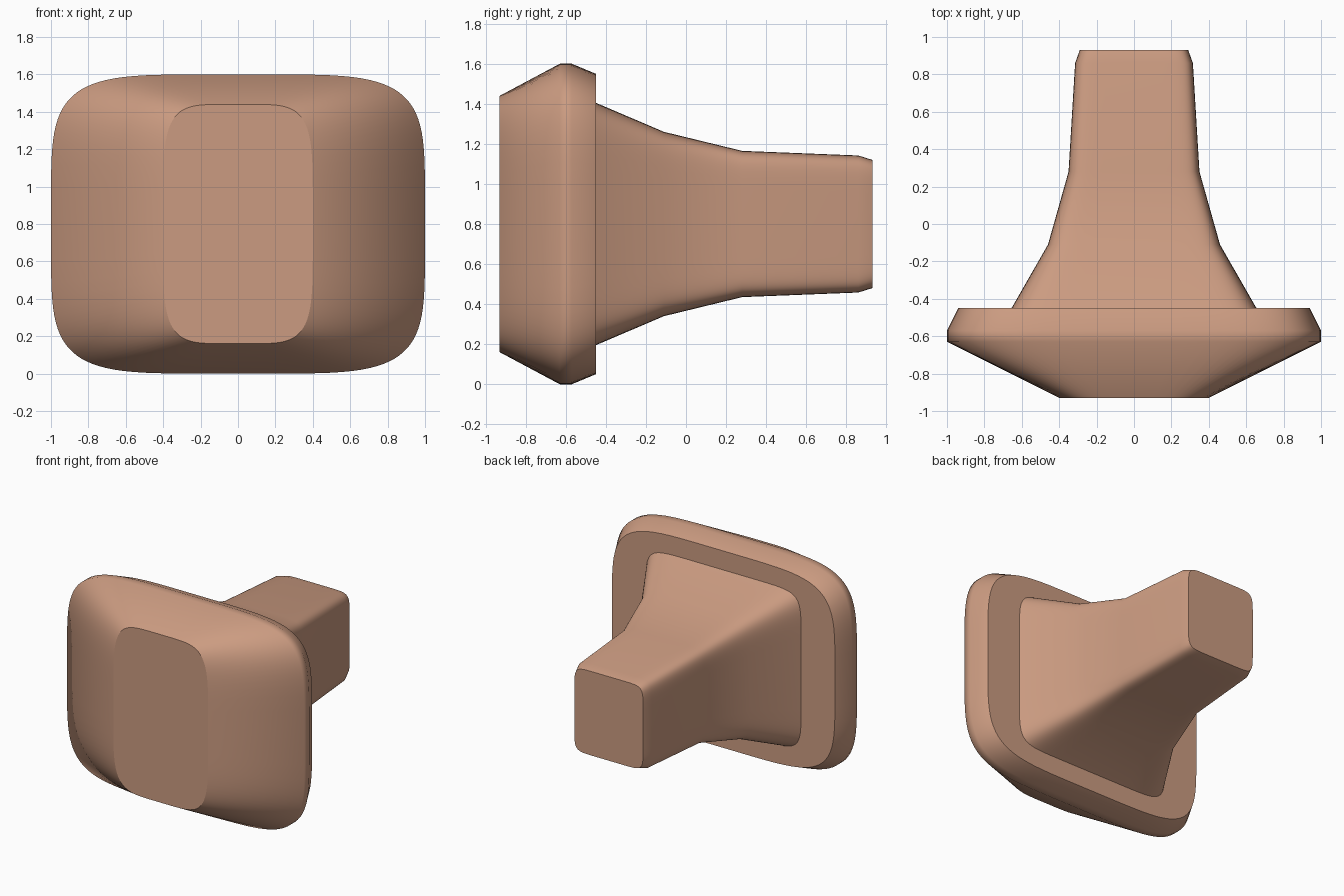
import bpy, bmesh
from math import sin, cos, pi, copysign

if "Cube" in bpy.data.objects:
    bpy.data.objects.remove(bpy.data.objects["Cube"])

SEGMENTS = 96
CENTRE_Z = 0.8

# Sections front to back: y, half width, half height, corner squareness
SECTIONS = [
    (-0.93, 0.40, 0.64, 5), (-0.63, 1.00, 0.80, 5),      # face and slope
    (-0.57, 1.00, 0.80, 5), (-0.45, 0.94, 0.75, 5),      # rim
    (-0.45, 0.655, 0.605, 9), (-0.11, 0.46, 0.46, 9),    # flared neck
    (0.28, 0.35, 0.365, 9), (0.86, 0.315, 0.342, 9),     # stem
    (0.93, 0.29, 0.32, 9),                               # end chamfer
]
SHARP_RINGS = {0, 3, 4, len(SECTIONS) - 1}


def ring(bm, y, half_x, half_z, n):
    """One rounded-rectangle (superellipse) section."""
    verts = []
    for i in range(SEGMENTS):
        a = 2 * pi * (i + 0.5) / SEGMENTS
        c, s = cos(a), sin(a)
        x = copysign(abs(c) ** (2 / n), c) * half_x
        z = copysign(abs(s) ** (2 / n), s) * half_z
        verts.append(bm.verts.new((x, y, CENTRE_Z + z)))
    return verts


# Knob: head and stem lofted as one closed surface
bm = bmesh.new()
rings = [ring(bm, *s) for s in SECTIONS]
for k, (a, b) in enumerate(zip(rings, rings[1:])):
    for i in range(SEGMENTS):
        j = (i + 1) % SEGMENTS
        face = bm.faces.new((a[i], a[j], b[j], b[i]))
        face.smooth = k != 3
for end in (rings[0], rings[-1]):
    bm.faces.new(end)

# Crisp edges around the flat faces
for k in SHARP_RINGS:
    for i in range(SEGMENTS):
        bm.edges.get((rings[k][i], rings[k][(i + 1) % SEGMENTS])).smooth = False
bmesh.ops.recalc_face_normals(bm, faces=bm.faces[:])

mesh = bpy.data.meshes.new("drawer_knob")
bm.to_mesh(mesh)
bm.free()
knob = bpy.data.objects.new("drawer_knob", mesh)
bpy.context.collection.objects.link(knob)

# Warm copper-tan colour
mat = bpy.data.materials.new("warm_tan")
mat.diffuse_color = (0.60, 0.33, 0.22, 1)
mat.use_nodes = True
mat.node_tree.nodes["Principled BSDF"].inputs["Base Color"].default_value = mat.diffuse_color
mesh.materials.append(mat)
